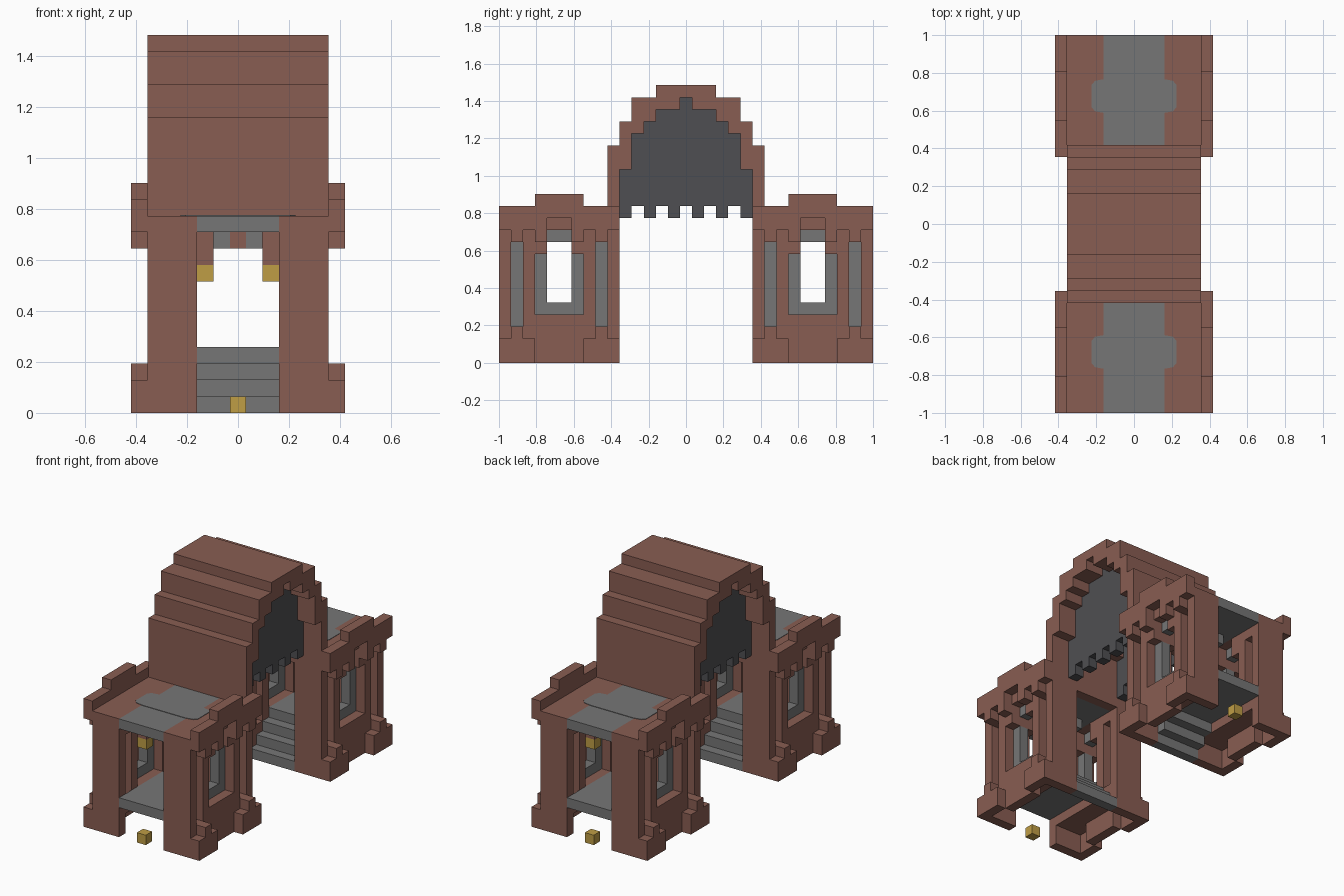
import bpy, bmesh
from mathutils import Vector

U = 2 / 31          # size of one block
MID = 10.5          # distance of each tower centre from the middle, in blocks

if "Cube" in bpy.data.objects:
    bpy.data.objects.remove(bpy.data.objects["Cube"], do_unlink=True)


def material(name, rgb):
    m = bpy.data.materials.new(name)
    m.use_nodes = True
    m.diffuse_color = (*rgb, 1)
    m.node_tree.nodes["Principled BSDF"].inputs["Base Color"].default_value = (*rgb, 1)
    return m


BRICK = material("red_brown_brick", (0.25, 0.11, 0.085))
STONE = material("grey_stone", (0.18, 0.18, 0.18))
SLATE = material("dark_slate", (0.078, 0.078, 0.085))
GOLD = material("lamp_gold", (0.52, 0.34, 0.06))


def finish(name, bm, mat):
    bmesh.ops.recalc_face_normals(bm, faces=bm.faces)
    me = bpy.data.meshes.new(name)
    bm.to_mesh(me)
    bm.free()
    me.materials.append(mat)
    ob = bpy.data.objects.new(name, me)
    bpy.context.collection.objects.link(ob)
    return ob


def add_box(bm, x, y, z):
    verts = bmesh.ops.create_cube(bm, size=1)["verts"]
    for v in verts:
        v.co = Vector([(r[0] + r[1]) / 2 + c * abs(r[1] - r[0])
                       for r, c in zip((x, y, z), v.co)]) * U


def tower_part(name, mat, boxes, mx=False, my=False):
    """Boxes about the tower centre, optionally mirrored, for both towers."""
    for label, s in (("front", 1), ("back", -1)):
        bm = bmesh.new()
        for x, y, z in boxes:
            for sx in ((1, -1) if mx else (1,)):
                for sy in ((1, -1) if my else (1,)):
                    add_box(bm, [a * sx * s for a in x],
                            [(a * sy - MID) * s for a in y], z)
        finish(f"{label}_{name}", bm, mat)


def extrude_profile(name, mat, points, x0, x1):
    bm = bmesh.new()
    face = bm.faces.new([bm.verts.new((x0 * U, y * U, z * U)) for y, z in points])
    new = bmesh.ops.extrude_face_region(bm, geom=[face])["geom"]
    bmesh.ops.translate(bm, vec=((x1 - x0) * U, 0, 0),
                        verts=[g for g in new if isinstance(g, bmesh.types.BMVert)])
    return finish(name, bm, mat)


def stepped(steps, base):
    """Stepped arch outline from left foot over the top to right foot."""
    right, z = [], base
    for half, top in steps:
        right += [(half, z), (half, top)]
        z = top
    return [(-y, z) for y, z in right] + right[::-1]


# Tower walls: pillars, filled base band and heads over the niches
W = (2.5, 5.5)
tower_part("pillars", BRICK, [(W, (4, 5), (0, 11)), (W, (2, 3), (2, 11))], True, True)
tower_part("wall_base", BRICK, [(W, (3, 4), (2, 3)), ((4.5, 5.5), (0, 2), (0, 4)),
                                ((2.5, 4.5), (0, 2), (2, 4))], True, True)
tower_part("wall_heads", BRICK, [(W, (3, 4), (10, 11)), (W, (1, 2), (9, 11))], True, True)
tower_part("plinths", BRICK, [((5.5, 6.5), (2, 5), (0, 2)),
                              ((5.5, 6.5), (3, 4), (2, 3))], True, True)

# Stone panels in the niches and stone window frames
P = (3.5, 4.5)
tower_part("niche_panels", STONE, [(P, (3, 4), (3, 10))], True, True)
tower_part("window_frames", STONE, [(P, (0, 2), (4, 5)), (P, (1, 2), (5, 9)),
                                    (P, (0, 1), (10, 11))], True, True)

# Overhanging parapets with corbels
O = (5.5, 6.5)
tower_part("parapets", BRICK, [(O, (2, 5), (11, 13)), (O, (3, 4), (10, 11)),
                               (O, (0, 2), (12, 14)), (O, (1, 2), (10, 12))], True, True)

# Flat roofs with a stone path
tower_part("roof_sides", BRICK, [(W, (-5, 5), (11, 12))], True)
tower_part("roof_path", STONE, [((-2.5, 2.5), (-5, 4), (11, 12))])
tower_part("inner_lintel", BRICK, [((-2.5, 2.5), (4, 5), (11, 12))])
for label, s in (("front", -1), ("back", 1)):
    bm = bmesh.new()
    corner = [(2.4, 1.4), (3.2, 1.25), (3.5, 0.9)]
    half = corner + [(x, -y) for x, y in corner[::-1]]
    ring = half + [(-x, -y) for x, y in half]
    bm.faces.new([bm.verts.new((x * U, (y + s * MID) * U, 12 * U + 0.003)) for x, y in ring])
    face = bmesh.ops.extrude_face_region(bm, geom=bm.faces[:])["geom"]
    bmesh.ops.translate(bm, vec=(0, 0, -0.004),
                        verts=[g for g in face if isinstance(g, bmesh.types.BMVert)])
    finish(f"{label}_roof_path_bulge", bm, STONE)

# Ceiling beams
tower_part("ceiling_beam", STONE, [((0.5, 1.5), (-1, 1), (10, 11))], True)
tower_part("ceiling_key", BRICK, [((-0.5, 0.5), (-1, 1), (10, 11))])

# Floors and the steps going down towards the middle
tower_part("floor", STONE, [((-2.5, 2.5), (-5, 2), (3, 4))])
tower_part("steps", STONE, [((-2.5, 2.5), (2 + i, 3 + i), (2 - i, 3 - i)) for i in range(3)])

# Lamps
tower_part("lamp_hanger", BRICK, [((-2.5, -1.5), (-2, -1), (9, 11))])
tower_part("hanging_lamp", GOLD, [((-2.5, -1.5), (-2, -1), (8, 9))])
tower_part("ground_lamp", GOLD, [((-0.5, 0.5), (-5, -4), (0, 1))])

# Stepped roof shell over the middle
outer = stepped([(6.5, 18), (5.5, 20), (4.5, 22), (2.5, 23)], 12)
inner = stepped([(5.5, 16), (4.5, 19), (3.5, 20), (2.5, 21), (0.5, 22)], 12)
extrude_profile("main_roof", BRICK, outer + inner[::-1], -5.5, 5.5)

# Dark gable walls with a toothed lower edge
teeth = []
for i in range(5):
    y = 4.5 - 2 * i
    teeth += [(y, 12), (y, 13), (y - 1, 13), (y - 1, 12)]
for label, s in (("left", 1), ("right", -1)):
    extrude_profile(f"{label}_gable", SLATE, inner + teeth, 2.5 * s, 3.5 * s)
